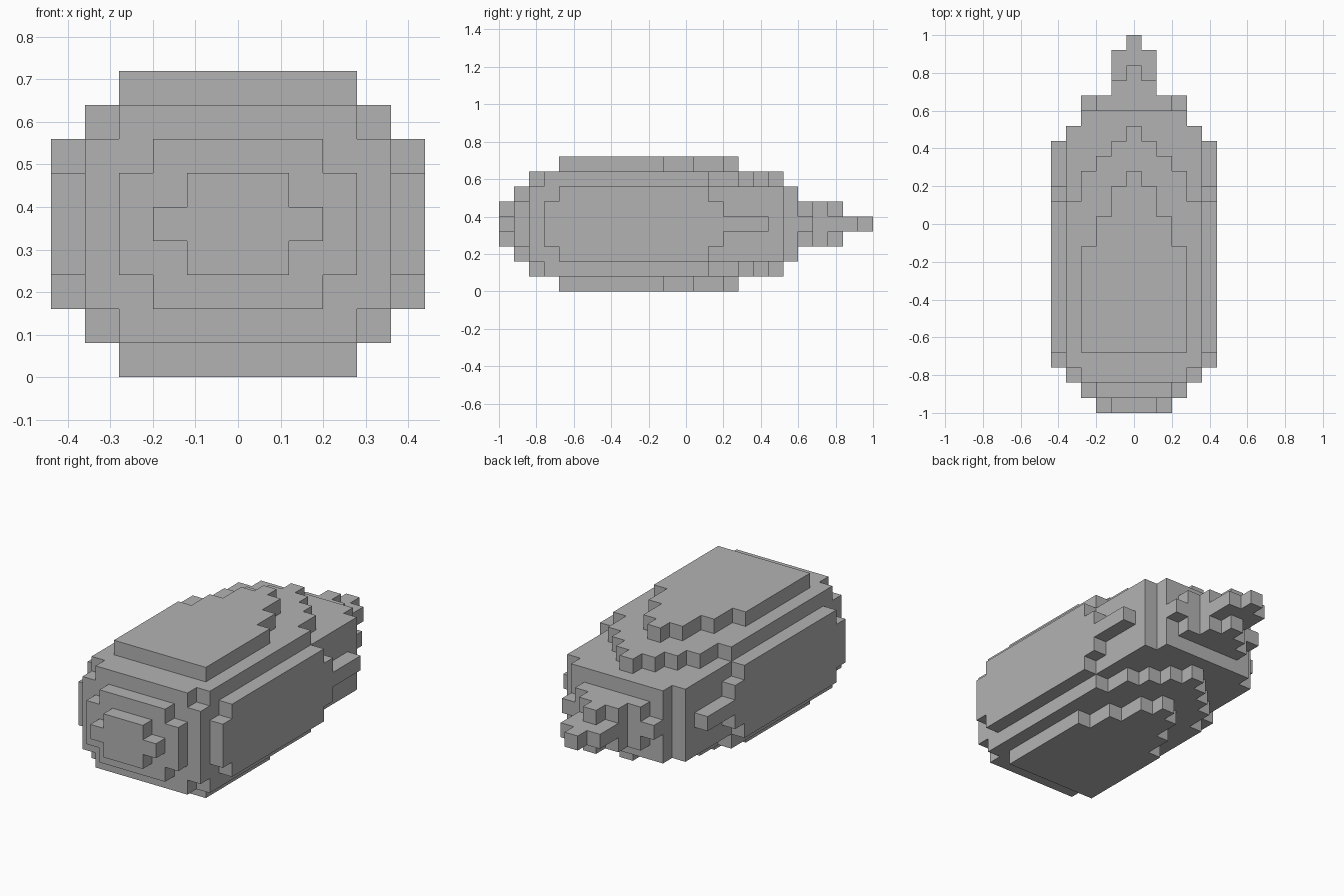
import bpy
import bmesh
from mathutils import Vector

cube = bpy.data.objects.get("Cube")
if cube:
    bpy.data.objects.remove(cube, do_unlink=True)

UNIT = 0.08
MID = 4  # index of the middle layer

# Each layer, from the middle outward: (first, end) block along y per column,
# counted from the centre column to the side. Mirrored in x and z.
LAYERS = [
    [(0, 25), (0, 24), (0, 21), (1, 21), (2, 19), (3, 18)],
    [(0, 23), (0, 22), (1, 21), (1, 20), (2, 19), (3, 15)],
    [(1, 20), (1, 20), (1, 20), (2, 20), (2, 19), (4, 14)],
    [(2, 19), (2, 18), (2, 17), (2, 16), (3, 14)],
    [(4, 16), (4, 15), (4, 13), (4, 11)],
]

# Fill the block grid
cells = set()
for level, columns in enumerate(LAYERS):
    for side, (first, end) in enumerate(columns):
        for j in range(first, end):
            for i in (side, -side):
                for k in (MID + level, MID - level):
                    cells.add((i, j, k))

# Outer shell: one quad wherever a block meets empty space
bm = bmesh.new()
for cell in sorted(cells):
    centre = Vector((cell[0], cell[1] - 12, cell[2] + 0.5)) * UNIT
    for axis in range(3):
        for sign in (1, -1):
            step = [0, 0, 0]
            step[axis] = sign
            if tuple(c + s for c, s in zip(cell, step)) in cells:
                continue
            normal = Vector(step)
            u = Vector([float(a == (axis + 1) % 3) for a in range(3)])
            v = normal.cross(u)
            corners = [u + v, v - u, -u - v, u - v]
            bm.faces.new([bm.verts.new(centre + (normal + c) * UNIT / 2)
                          for c in corners])

# Weld and merge flat areas
bmesh.ops.remove_doubles(bm, verts=bm.verts, dist=UNIT / 100)
bmesh.ops.dissolve_limit(bm, angle_limit=0.01, verts=bm.verts, edges=bm.edges)
mesh = bpy.data.meshes.new("blocky_body")
bm.to_mesh(mesh)
bm.free()

body = bpy.data.objects.new("blocky_body", mesh)
bpy.context.collection.objects.link(body)

# Plain grey
grey = bpy.data.materials.new("grey")
grey.use_nodes = True
colour = (0.45, 0.45, 0.45, 1)
grey.diffuse_color = colour
grey.node_tree.nodes["Principled BSDF"].inputs["Base Color"].default_value = colour
mesh.materials.append(grey)
